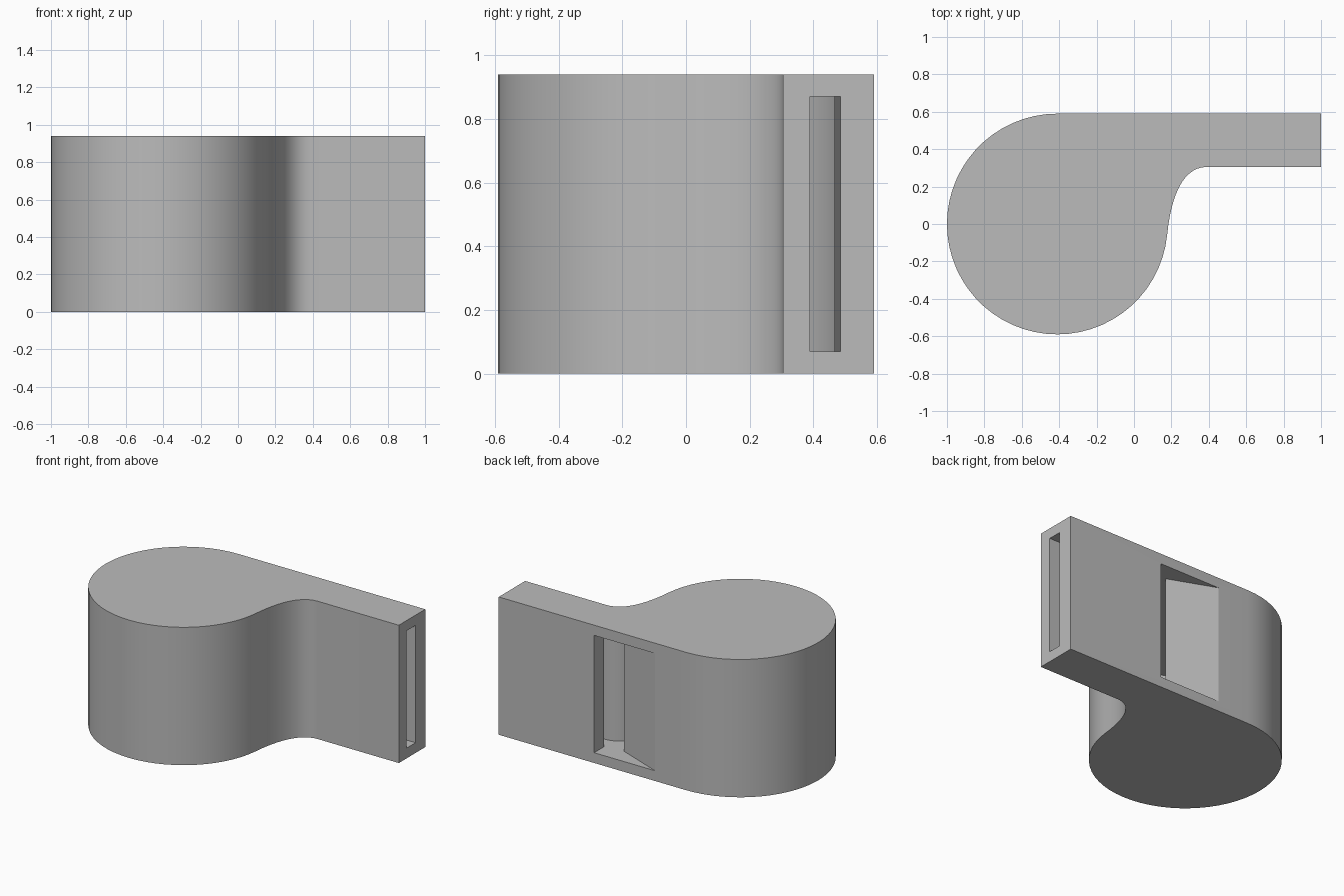
import bpy, bmesh, math
from mathutils import Vector
from mathutils.geometry import interpolate_bezier

if "Cube" in bpy.data.objects:
    bpy.data.objects.remove(bpy.data.objects["Cube"], do_unlink=True)

CENTRE_X = -0.41


def material(name, colour):
    mat = bpy.data.materials.new(name)
    mat.use_nodes = True
    mat.diffuse_color = colour
    mat.node_tree.nodes["Principled BSDF"].inputs["Base Color"].default_value = colour
    return mat


def arc(radius, start, end, steps):
    """Points on the barrel circle, angles in degrees."""
    angles = [math.radians(start + (end - start) * i / steps) for i in range(steps + 1)]
    return [(CENTRE_X + radius * math.cos(a), radius * math.sin(a)) for a in angles]


def sweep(start, handle_a, handle_b, end):
    """Smooth neck curve joining the barrel to the mouthpiece."""
    pts = [Vector((x, y, 0)) for x, y in (start, handle_a, handle_b, end)]
    return [(p.x, p.y) for p in interpolate_bezier(*pts, 14)][1:]


def prism(name, outline, bottom, top):
    bm = bmesh.new()
    face = bm.faces.new([bm.verts.new((x, y, bottom)) for x, y in outline])
    result = bmesh.ops.extrude_face_region(bm, geom=[face])
    moved = [v for v in result["geom"] if isinstance(v, bmesh.types.BMVert)]
    bmesh.ops.translate(bm, verts=moved, vec=(0, 0, top - bottom))
    bmesh.ops.recalc_face_normals(bm, faces=bm.faces)
    mesh = bpy.data.meshes.new(name)
    bm.to_mesh(mesh)
    bm.free()
    obj = bpy.data.objects.new(name, mesh)
    bpy.context.collection.objects.link(obj)
    return obj


# Outer shell: round barrel, curved neck and straight mouthpiece
outer = arc(0.59, 90, 354, 44)
outer += sweep(outer[-1], (0.20, 0.17), (0.27, 0.305), (0.39, 0.305))
outer += [(1, 0.305), (1, 0.59)]
body = prism("whistle_body", outer, 0, 0.94)
body.data.materials.append(material("grey plastic", (0.5, 0.5, 0.5, 1)))

# Cavity: chamber, air slot, sound window and sloping lip
inner = arc(0.49, 72.4, 354, 44)
inner += sweep(inner[-1], (0.11, 0.22), (0.20, 0.39), (0.34, 0.39))
inner += [(1.1, 0.39), (1.1, 0.485), (0.28, 0.485), (0.28, 0.6),
          (-0.206, 0.6), (0.14, 0.467)]
cavity = prism("cavity_cutter", inner, 0.07, 0.87)
cavity.hide_render = True

# Hollow the shell
cut = body.modifiers.new("hollow", "BOOLEAN")
cut.operation = "DIFFERENCE"
cut.solver = "EXACT"
cut.object = cavity
bpy.ops.object.select_all(action="DESELECT")
body.select_set(True)
bpy.context.view_layer.objects.active = body
bpy.ops.object.modifier_apply(modifier=cut.name)
bpy.data.objects.remove(cavity, do_unlink=True)
bpy.ops.object.shade_smooth_by_angle(angle=math.radians(20))
